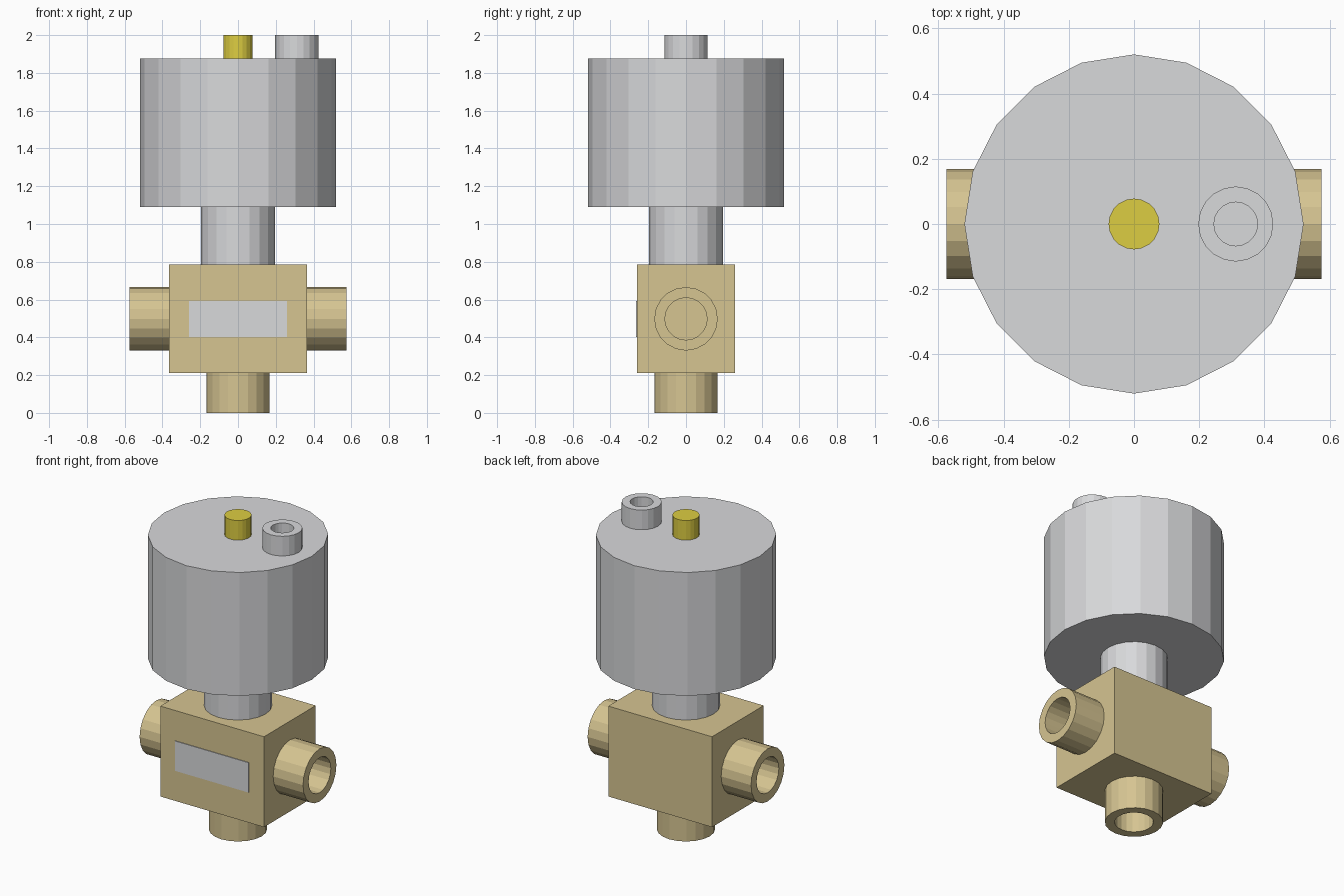
import bpy, bmesh, math
from mathutils import Matrix, Vector

cube = bpy.data.objects.get("Cube")
if cube:
    bpy.data.objects.remove(cube, do_unlink=True)

SIDES = 20


def material(name, rgb):
    mat = bpy.data.materials.new(name)
    mat.use_nodes = True
    mat.diffuse_color = (*rgb, 1)
    mat.node_tree.nodes["Principled BSDF"].inputs["Base Color"].default_value = (*rgb, 1)
    return mat


steel = material("steel grey", (0.69, 0.695, 0.71))
brass = material("brass", (0.67, 0.555, 0.286))
yellow = material("yellow", (0.72, 0.61, 0.054))


def finish(name, bm, mat):
    bmesh.ops.recalc_face_normals(bm, faces=bm.faces)
    mesh = bpy.data.meshes.new(name)
    bm.to_mesh(mesh)
    bm.free()
    mesh.materials.append(mat)
    obj = bpy.data.objects.new(name, mesh)
    bpy.context.scene.collection.objects.link(obj)
    return obj


def box(name, centre, size, mat):
    bm = bmesh.new()
    bmesh.ops.create_cube(bm, size=1)
    bmesh.ops.scale(bm, vec=size, verts=bm.verts)
    bmesh.ops.translate(bm, vec=centre, verts=bm.verts)
    return finish(name, bm, mat)


def cylinder(name, radius, z0, z1, mat):
    bm = bmesh.new()
    bmesh.ops.create_cone(bm, cap_ends=True, segments=SIDES, radius1=radius,
                          radius2=radius, depth=z1 - z0,
                          matrix=Matrix.Translation((0, 0, (z0 + z1) / 2)))
    return finish(name, bm, mat)


def port(name, base, direction, outer, inner, length, mat):
    """Open-ended tube with a closed floor, standing on base along direction."""
    bm = bmesh.new()
    rings = []
    for r, z in ((outer, 0), (outer, length), (inner, length), (inner, 0.002)):
        rings.append([bm.verts.new((r * math.sin(a), r * math.cos(a), z))
                      for a in (i * math.tau / SIDES for i in range(SIDES))])
    for low, high in zip(rings, rings[1:]):
        for i in range(SIDES):
            j = (i + 1) % SIDES
            bm.faces.new((low[i], low[j], high[j], high[i]))
    bm.faces.new(rings[0])
    bm.faces.new(rings[-1])
    turn = Vector((0, 0, 1)).rotation_difference(Vector(direction))
    bm.transform(Matrix.Translation(base) @ turn.to_matrix().to_4x4())
    return finish(name, bm, mat)


# Valve body and its front label plate
box("valve_body", (0, 0, 0.4975), (0.73, 0.52, 0.575), brass)
box("label_plate", (0, -0.26, 0.498), (0.52, 0.008, 0.19), steel)

# Pipe ports
port("left_port", (0.365, 0, 0.498), (1, 0, 0), 0.168, 0.112, 0.21, brass)
port("right_port", (-0.365, 0, 0.498), (-1, 0, 0), 0.168, 0.112, 0.21, brass)
port("bottom_port", (0, 0, 0.21), (0, 0, -1), 0.168, 0.112, 0.21, brass)

# Actuator on its stem
cylinder("stem", 0.195, 0.785, 1.09, steel)
cylinder("actuator_housing", 0.52, 1.09, 1.875, steel)
cylinder("position_indicator", 0.078, 1.875, 2.0, yellow)
port("air_inlet", (0.312, 0, 1.875), (0, 0, 1), 0.115, 0.067, 0.125, steel)
